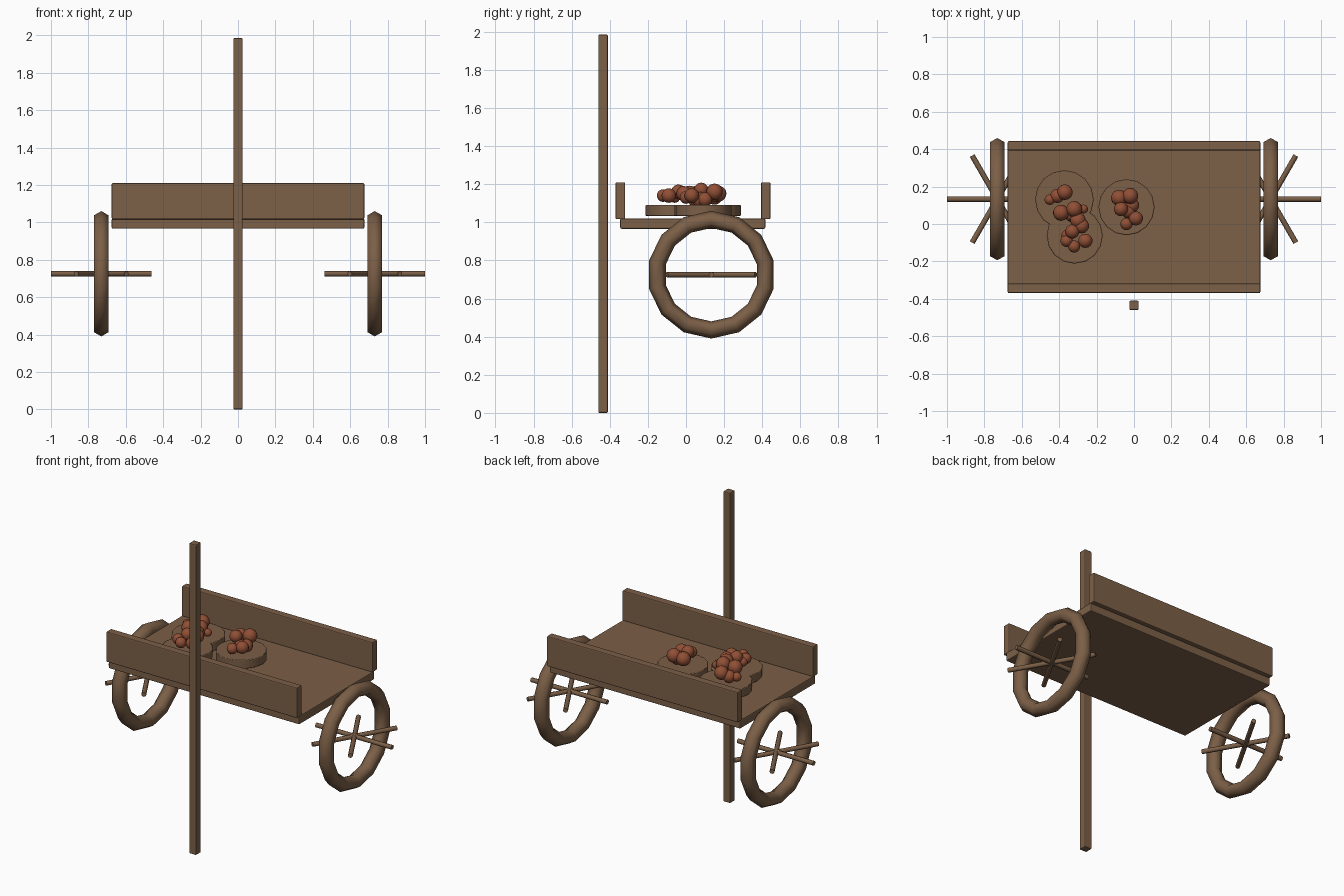
import bpy, bmesh, math
from mathutils import Matrix

if "Cube" in bpy.data.objects:
    bpy.data.objects.remove(bpy.data.objects["Cube"], do_unlink=True)


def material(name, rgb):
    m = bpy.data.materials.new(name)
    m.use_nodes = True
    m.diffuse_color = (*rgb, 1)
    m.node_tree.nodes["Principled BSDF"].inputs["Base Color"].default_value = (*rgb, 1)
    return m


wood = material("brown_wood", (0.2, 0.115, 0.063))
fruit_red = material("rust_fruit", (0.28, 0.078, 0.036))


def add(name, bm, mat, angle=None, bevel=0):
    me = bpy.data.meshes.new(name)
    bm.to_mesh(me)
    bm.free()
    me.materials.append(mat)
    ob = bpy.data.objects.new(name, me)
    bpy.context.collection.objects.link(ob)
    if bevel:
        mod = ob.modifiers.new("soft_edges", "BEVEL")
        mod.width = bevel
        mod.segments = 2
    if angle:
        bpy.ops.object.select_all(action="DESELECT")
        ob.select_set(True)
        bpy.context.view_layer.objects.active = ob
        bpy.ops.object.shade_smooth_by_angle(angle=math.radians(angle))
    return ob


def box(name, x, y, z):
    """Beveled block given its (min, max) along each axis."""
    bm = bmesh.new()
    mid = [(a + b) / 2 for a, b in (x, y, z)]
    size = [b - a for a, b in (x, y, z)]
    bmesh.ops.create_cube(bm, size=1, matrix=Matrix.Translation(mid) @ Matrix.Diagonal((*size, 1)))
    return add(name, bm, wood, bevel=0.006)


def cylinder(bm, radius, depth, sides, matrix):
    bmesh.ops.create_cone(bm, cap_ends=True, segments=sides, radius1=radius,
                          radius2=radius, depth=depth, matrix=matrix)


# Cart bed, side boards and upright pole
box("cart_bed", (-0.675, 0.675), (-0.345, 0.416), (0.966, 1.02))
box("front_board", (-0.675, 0.675), (-0.369, -0.319), (1.016, 1.21))
box("back_board", (-0.675, 0.675), (0.394, 0.443), (1.016, 1.21))
box("upright_pole", (-0.025, 0.025), (-0.46, -0.41), (0, 1.985))

# Wheels: a hexagonal tube swept around the x axis, plus flat-lying spokes
WHEEL_X, WHEEL_Y, WHEEL_Z = 0.731, 0.133, 0.725
RING, TUBE = 0.29, 0.045
for side, label in ((1, "left"), (-1, "right")):
    centre = Matrix.Translation((side * WHEEL_X, WHEEL_Y, WHEEL_Z))
    bm = bmesh.new()
    loops = []
    for i in range(14):
        a = math.tau * i / 14
        loop = []
        for j in range(6):
            b = math.tau * j / 6
            r = RING + TUBE * math.cos(b)
            loop.append(bm.verts.new((TUBE * math.sin(b), r * math.sin(a), r * math.cos(a))))
        loops.append(loop)
    for i, loop in enumerate(loops):
        nxt = loops[(i + 1) % len(loops)]
        for j in range(6):
            k = (j + 1) % 6
            bm.faces.new((loop[j], nxt[j], nxt[k], loop[k]))
    bmesh.ops.recalc_face_normals(bm, faces=bm.faces)
    bm.transform(centre)
    add(label + "_wheel_rim", bm, wood, angle=75)

    bm = bmesh.new()
    for i in range(3):
        turn = Matrix.Rotation(math.pi * i / 3, 4, "Z") @ Matrix.Rotation(math.pi / 2, 4, "Y")
        cylinder(bm, 0.0145, 0.537, 8, centre @ turn)
    add(label + "_wheel_spokes", bm, wood, angle=50)

# Flat baskets: (x, y, radius)
for i, (x, y, r) in enumerate([(-0.372, 0.131, 0.157), (-0.317, -0.062, 0.15), (-0.04, 0.09, 0.15)]):
    bm = bmesh.new()
    cylinder(bm, r, 0.056, 16, Matrix.Translation((x, y, 1.062)))
    add(f"basket_{i + 1}", bm, wood, angle=40, bevel=0.004)

# Fruit piles: (x, y, z, radius) in hundredths
piles = [
    [(-37, 17, 115, 4.2), (-41, 15, 113, 3.8), (-45, 13, 113, 2.8), (-39, 6, 115, 4.3),
     (-32, 8, 116, 4.3), (-27, 8, 114, 2.4), (-33, 5, 112, 4)],
    [(-28, -1, 115, 4), (-33, -4, 116, 3.8), (-36, -6, 113, 2.8), (-36, -9, 114, 3.3),
     (-32, -12, 114, 3.3), (-26, -9, 114, 3.8), (-30, 2, 115, 4.2)],
    [(-8, 14, 115, 4.3), (-2, 15, 116, 4.3), (-7, 8, 117, 3.8), (-3, 7, 112, 4),
     (1, 3, 114, 3.8), (-4, 0, 113, 3.3), (-1, 10, 112, 3.8)],
]
for i, pile in enumerate(piles):
    bm = bmesh.new()
    for x, y, z, r in pile:
        bmesh.ops.create_uvsphere(bm, u_segments=14, v_segments=10, radius=r / 100,
                                  matrix=Matrix.Translation((x / 100, y / 100, z / 100)))
    add(f"fruit_pile_{i + 1}", bm, fruit_red, angle=60)
